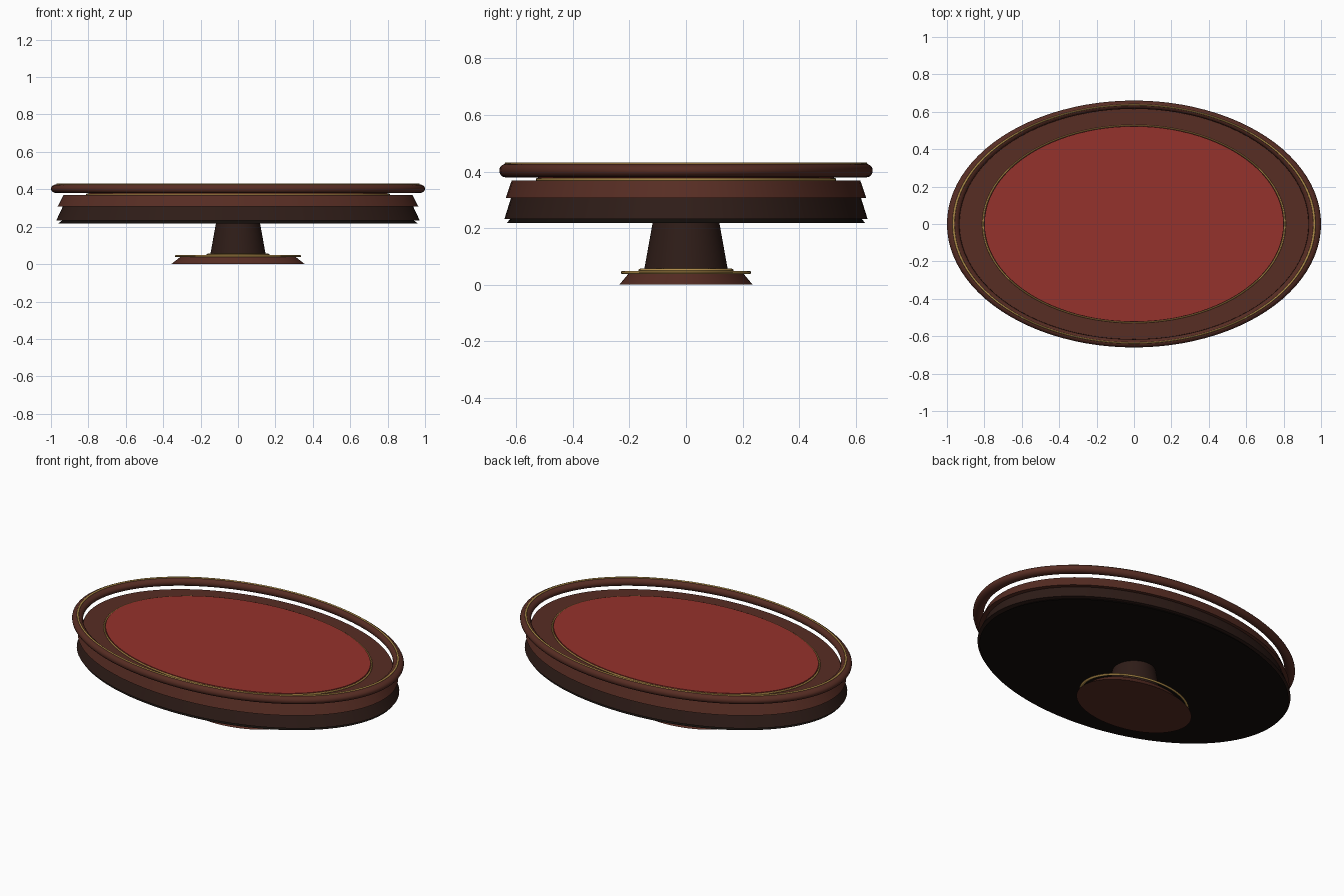
import bpy, bmesh, math

if "Cube" in bpy.data.objects:
    bpy.data.objects.remove(bpy.data.objects["Cube"])

SEG = 96
OVAL = 0.66


def material(name, rgb):
    m = bpy.data.materials.new(name)
    m.diffuse_color = (*rgb, 1)
    m.use_nodes = True
    m.node_tree.nodes["Principled BSDF"].inputs["Base Color"].default_value = m.diffuse_color
    return m


WOOD = material("brown_wood", (0.095, 0.026, 0.017))
DARK = material("dark_wood", (0.028, 0.012, 0.009))
BLACK = material("black_wood", (0.006, 0.004, 0.003))
FELT = material("red_felt", (0.30, 0.032, 0.025))
GOLD = material("gold_trim", (0.45, 0.27, 0.07))


def lathe(name, profile, mat, ratio=OVAL, ring=False):
    """Revolve (radius, z) points around an oval; cap the ends unless it is a ring."""
    bm = bmesh.new()
    loops = []
    for r, z in profile:
        loops.append([bm.verts.new((r * math.cos(a), r * ratio * math.sin(a), z))
                      for a in (2 * math.pi * i / SEG for i in range(SEG))])
    pairs = list(zip(loops, loops[1:]))
    if ring:
        pairs.append((loops[-1], loops[0]))
    else:
        bm.faces.new(loops[0][::-1])
        bm.faces.new(loops[-1])
    for lo, hi in pairs:
        for i in range(SEG):
            j = (i + 1) % SEG
            bm.faces.new((lo[i], lo[j], hi[j], hi[i]))
    bmesh.ops.recalc_face_normals(bm, faces=bm.faces)
    mesh = bpy.data.meshes.new(name)
    bm.to_mesh(mesh)
    bm.free()
    ob = bpy.data.objects.new(name, mesh)
    bpy.context.collection.objects.link(ob)
    mesh.materials.append(mat)
    bpy.ops.object.select_all(action='DESELECT')
    ob.select_set(True)
    bpy.context.view_layer.objects.active = ob
    bpy.ops.object.shade_smooth_by_angle(angle=math.radians(35))
    return ob


def oval_ring(name, r, z, width, height, mat, ratio=OVAL, sides=12):
    pts = [(r + width * math.cos(t), z + height * math.sin(t))
           for t in (2 * math.pi * i / sides for i in range(sides))]
    return lathe(name, pts, mat, ratio, ring=True)


# Foot and its gold trim
lathe("foot", [(0.357, 0), (0.30, 0.045)], WOOD)
oval_ring("foot_trim", 0.329, 0.043, 0.009, 0.006, GOLD, 0.68)

# Round pedestal and collar
lathe("pedestal", [(0.15, 0.04), (0.115, 0.235)], DARK, 1)
oval_ring("pedestal_collar", 0.158, 0.051, 0.01, 0.006, GOLD, 1)

# Flared layers of the table body
lathe("underside_lip", [(0.96, 0.218), (0.94, 0.233)], BLACK)
lathe("lower_apron", [(0.972, 0.233), (0.937, 0.307)], DARK)
lathe("table_top", [(0.965, 0.307), (0.933, 0.369)], WOOD)

# Playing surface with trim
lathe("felt", [(0.80, 0.365), (0.80, 0.379)], FELT, 0.653)
oval_ring("felt_trim", 0.807, 0.372, 0.005, 0.005, GOLD, 0.653)

# Raised rail floating above the edge
oval_ring("rail", 0.967, 0.403, 0.033, 0.0235, WOOD, sides=20)
oval_ring("rail_trim", 0.965, 0.427, 0.006, 0.005, GOLD)
